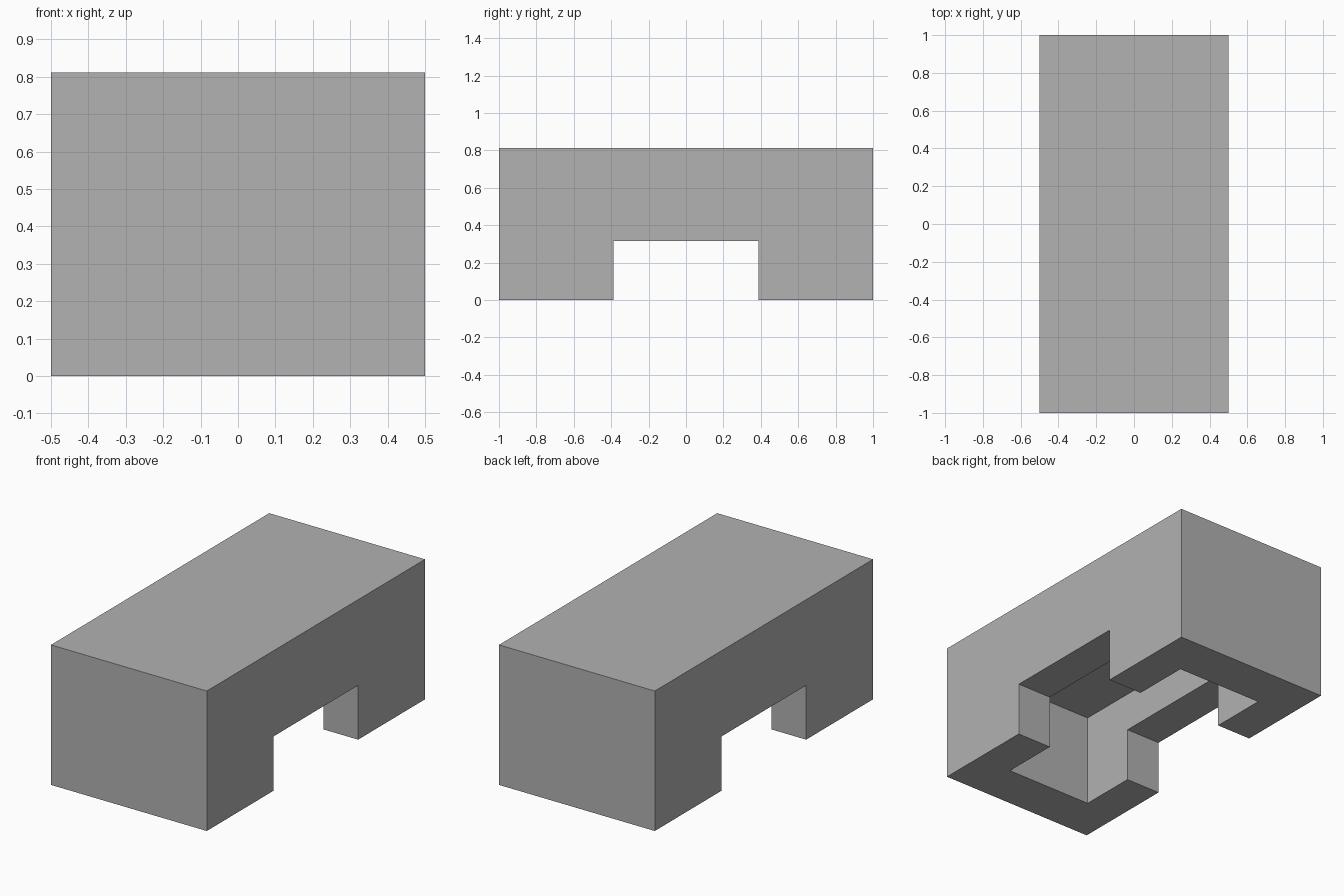
import bpy

if "Cube" in bpy.data.objects:
    bpy.data.objects.remove(bpy.data.objects["Cube"], do_unlink=True)

# Overall sizes
WIDTH, LENGTH, HEIGHT = 1.0, 2.0, 0.812
SIDE_WALL, END_WALL = 0.222, 0.273
CAVITY_TOP = 0.54
NOTCH_HALF, NOTCH_TOP = 0.387, 0.315
BELOW = -0.2

grey = bpy.data.materials.new("plain_grey")
grey.use_nodes = True
colour = (0.445, 0.445, 0.445, 1)
grey.diffuse_color = colour
grey.node_tree.nodes["Principled BSDF"].inputs["Base Color"].default_value = colour


def box(name, size_x, size_y, bottom, top):
    """Box centred on x and y, spanning bottom to top."""
    bpy.ops.mesh.primitive_cube_add(size=1, location=(0, 0, (bottom + top) / 2))
    obj = bpy.context.object
    obj.name = name
    obj.scale = (size_x, size_y, top - bottom)
    bpy.ops.object.transform_apply(location=True, rotation=False, scale=True)
    obj.data.materials.append(grey)
    return obj


def cut(target, cutter):
    """Subtract the cutter from the target, then discard it."""
    cutter.hide_render = True
    mod = target.modifiers.new("cut", "BOOLEAN")
    mod.operation = "DIFFERENCE"
    mod.solver = "EXACT"
    mod.object = cutter
    bpy.context.view_layer.objects.active = target
    bpy.ops.object.modifier_apply(modifier=mod.name)
    bpy.data.objects.remove(cutter, do_unlink=True)


# Solid block
body = box("hollow_block", WIDTH, LENGTH, 0, HEIGHT)

# Cavity open at the bottom
cut(body, box("cavity_cutter", WIDTH - 2 * SIDE_WALL, LENGTH - 2 * END_WALL, BELOW, CAVITY_TOP))

# Notch through both long side walls
cut(body, box("notch_cutter", WIDTH * 2, NOTCH_HALF * 2, BELOW, NOTCH_TOP))
